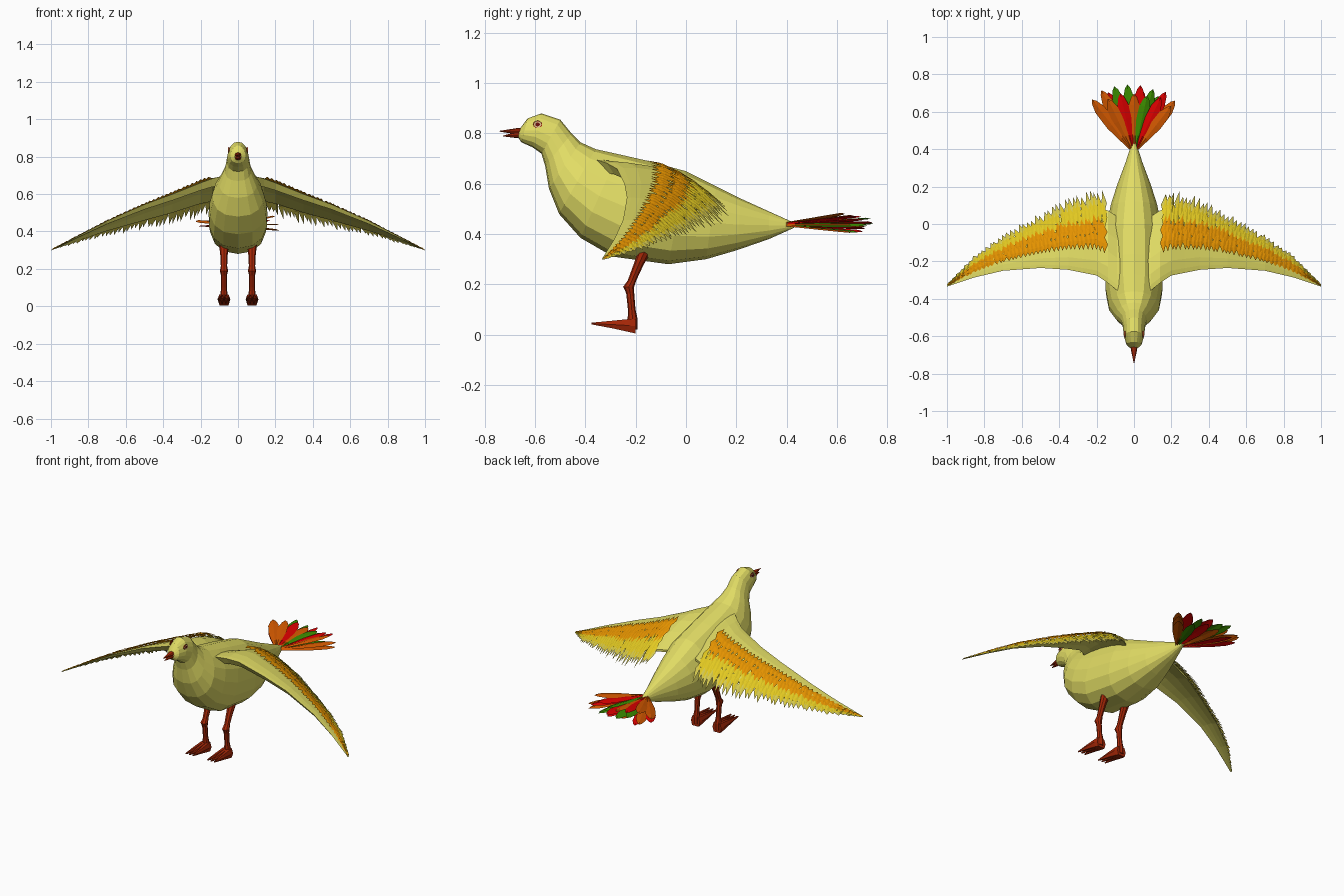
import bpy, bmesh, math, random
from mathutils import Vector

random.seed(4)
cube = bpy.data.objects.get("Cube")
if cube:
    bpy.data.objects.remove(cube)


def material(name, *rgb):
    m = bpy.data.materials.new(name)
    m.use_nodes = True
    m.diffuse_color = (*rgb, 1)
    m.node_tree.nodes["Principled BSDF"].inputs["Base Color"].default_value = (*rgb, 1)
    return m


PLUMAGE = material("plumage olive yellow", .76, .72, .13)
GOLD = material("feather gold", .78, .29, 0)
YELLOW = material("feather yellow", .76, .58, .015)
STRAW = material("feather straw", .66, .58, .08)
ORANGE = material("tail orange", .66, .10, 0)
RED = material("tail red", .72, 0, 0)
GREEN = material("tail green", .045, .27, 0)
LEG = material("leg red brown", .38, .02, .002)
DARK = material("dark red", .16, .005, .005)
PALE = material("eye pale", .75, .55, .28)


def finish(name, bm, mats):
    me = bpy.data.meshes.new(name)
    bm.to_mesh(me)
    bm.free()
    for m in mats:
        me.materials.append(m)
    ob = bpy.data.objects.new(name, me)
    bpy.context.collection.objects.link(ob)


def loft(name, rings, mat):
    """Skin a list of equal rings and cap both ends."""
    bm = bmesh.new()
    loops = [[bm.verts.new(p) for p in ring] for ring in rings]
    n = len(loops[0])
    for a, b in zip(loops, loops[1:]):
        for i in range(n):
            j = (i + 1) % n
            bm.faces.new((a[i], a[j], b[j], b[i]))
    bm.faces.new(loops[0])
    bm.faces.new(loops[-1])
    bmesh.ops.recalc_face_normals(bm, faces=bm.faces)
    finish(name, bm, [mat])


def circle(n):
    return [(math.cos(math.tau * i / n), math.sin(math.tau * i / n)) for i in range(n)]


# Body: tilted egg-shaped sections, (front/bottom y, z, back/top y, z, half width)
sections = [
    (-.668, .785, -.66, .82, .018), (-.655, .765, -.63, .86, .04),
    (-.61, .745, -.575, .88, .055), (-.575, .72, -.5, .855, .06),
    (-.56, .67, -.455, .80, .07), (-.545, .58, -.42, .765, .1),
    (-.505, .48, -.36, .738, .135), (-.42, .385, -.27, .718, .152),
    (-.29, .31, -.16, .693, .157), (-.07, .28, 0, .65, .15),
    (.08, .30, .12, .59, .125), (.2, .335, .22, .54, .09),
    (.33, .38, .33, .49, .045), (.43, .425, .43, .445, .012)]
rings = []
for y0, z0, y1, z1, w in sections:
    low, top = Vector((0, y0, z0)), Vector((0, y1, z1))
    ring = []
    for u, v in circle(16):
        p = low.lerp(top, (v + 1) / 2)
        p.x = w * math.copysign(abs(u) ** .85, u) * (1 - .15 * v)
        ring.append(p)
    rings.append(ring)
loft("body", rings, PLUMAGE)

# Wing stations: x, leading y, z, trailing y, z, camber
stations = [
    (.02, -.37, .70, .10, .50, .04), (.09, -.355, .695, .14, .50, .045),
    (.14, -.315, .682, .17, .50, .058),
    (.2, -.275, .66, .17, .49, .058), (.35, -.245, .60, .13, .45, .048),
    (.5, -.235, .545, .05, .42, .035), (.7, -.25, .457, -.06, .38, .02),
    (.85, -.285, .38, -.165, .34, .01), (1, -.335, .30, -.32, .30, 0)]


def wing_point(x, f, lift=0):
    """Point on the wing's upper surface at span x and chord fraction f."""
    x = min(max(x, stations[0][0]), 1)
    for a, b in zip(stations, stations[1:]):
        if x <= b[0]:
            break
    t = (x - a[0]) / (b[0] - a[0])
    _, ly, lz, ty, tz, c = [p + (q - p) * t for p, q in zip(a, b)]
    z = lz + (tz - lz) * f + 4 * c * f * (1 - f)
    return Vector((x, ly + (ty - ly) * f, z + lift))


def flip(p, s):
    return Vector((p.x * s, p.y, p.z))


def wing_skin(side, s):
    chord = [0, .06, .18, .35, .55, .8]
    spans = [st[0] for st in stations] + [.27, .42, .6, .78, .93]
    rings = []
    for x in sorted(spans):
        thick = .05 * (1.03 - x)
        top = [wing_point(x, f) for f in chord]
        under = [wing_point(x, f, -thick * (1.1 - f)) for f in chord[:0:-1]]
        rings.append([flip(p, s) for p in top + under])
    loft(side + "_wing", rings, PLUMAGE)


# Feather rows: name, material, start and end at root, start at tip, lift, half width
rows = [("lower_straw", STRAW, .76, 1.02, .7, .002, .014),
        ("lower_yellow", YELLOW, .67, .94, .62, .006, .015),
        ("upper_yellow", YELLOW, .58, .86, .52, .01, .015),
        ("lower_gold", GOLD, .46, .72, .38, .016, .019),
        ("upper_gold", GOLD, .31, .58, .2, .021, .019)]


def feather_row(side, s, name, mat, f0, f1, f0_tip, lift, w):
    bm = bmesh.new()
    count = 38
    for i in range(count):
        t = (i + random.uniform(-.2, .2)) / (count - 1)
        x = .16 + .82 * t
        h = lift * (1.1 - t)
        start = f0 + (f0_tip - f0) * t
        end = f1 + random.uniform(-.05, .03)
        mid = start + (end - start) * .45
        pts = [wing_point(x, start, h), wing_point(x - w, mid, h),
               wing_point(x + .012, end, h), wing_point(x + w, mid, h),
               wing_point(x + .003, mid, h + .004)]
        v = [bm.verts.new(flip(p, s)) for p in pts]
        for j in range(4):
            tri = (v[j], v[4], v[(j + 1) % 4])
            bm.faces.new(tri[::-1] if s > 0 else tri)
    finish(f"{side}_{name}_feathers", bm, [mat])


# Legs: y, z, radius going down from the belly
shank = [(-.165, .33, .026), (-.19, .275, .02), (-.215, .215, .017), (-.228, .19, .022),
         (-.222, .165, .016), (-.216, .1, .015), (-.212, .06, .02), (-.212, .02, .02)]
# Toes: y, z, half width, half height, spread
toe = [(-.2, .033, .016, .033, .6), (-.225, .036, .017, .03, .7),
       (-.29, .04, .013, .018, .85), (-.375, .044, .004, .004, 1)]


def disc(name, x, y, z, r, mat):
    loft(name, [[Vector((x + d, y + r * u, z + r * .85 * v)) for u, v in circle(12)]
                for d in (-.003, .003)], mat)


for side, s in (("left", 1), ("right", -1)):
    wing_skin(side, s)
    for row in rows:
        feather_row(side, s, *row)
    hip = .075 * s
    loft(side + "_leg", [[Vector((hip + r * u, y + r * v, z)) for u, v in circle(8)]
                         for y, z, r in shank], LEG)
    for k, label in ((-1, "inner"), (0, "middle"), (1, "outer")):
        loft(f"{side}_{label}_toe",
             [[Vector((hip + .024 * k * spread * s + w * u, y, z + h * v)) for u, v in circle(6)]
              for y, z, w, h, spread in toe], LEG)
    for part, x, r, mat in (("eye_rim", .0485, .018, LEG), ("eye", .05, .015, PALE),
                            ("pupil", .0515, .009, DARK)):
        disc(f"{side}_{part}", x * s, -.59, .836, r, mat)

# Beak: two tapering halves
for name, z, tip_y, tip_z in (("upper_beak", .809, -.742, .809), ("lower_beak", .794, -.728, .79)):
    loft(name, [[Vector((r * u, y, cz + r * .75 * v)) for u, v in circle(8)]
                for y, cz, r in ((-.645, z, .019), (-.675, z, .016), (tip_y, tip_z, .002))], LEG)

# Tail: three fanned layers of long rounded feathers
blade = [(0, .005), (.25, .017), (.55, .03), (.8, .029), (.94, .015)]


def tail_feather(name, angle, pitch, length, mat):
    root = Vector((.03 * math.sin(angle), .40, .435 + pitch * .05))
    along = Vector((math.sin(angle), math.cos(angle), pitch)).normalized()
    across = Vector((math.cos(angle), -math.sin(angle), random.uniform(-.25, .25)))
    bm = bmesh.new()
    ribs = []
    for t, w in blade:
        c = root + along * length * t
        ribs.append([bm.verts.new(p) for p in
                     (c - across * w, c + Vector((0, 0, .006)), c + across * w)])
    tip = bm.verts.new(root + along * length)
    for a, b in zip(ribs, ribs[1:]):
        for i in (0, 1):
            bm.faces.new((a[i], a[i + 1], b[i + 1], b[i]))
    for i in (0, 1):
        bm.faces.new((ribs[-1][i], ribs[-1][i + 1], tip))
    finish(name, bm, [mat])


layers = [("top", .10, .30, [ORANGE, ORANGE, RED, ORANGE, GREEN, RED, ORANGE]),
          ("middle", .02, .34, [ORANGE, ORANGE, GREEN, GREEN, RED, GREEN, RED, ORANGE]),
          ("bottom", -.06, .32, [RED, RED, ORANGE, RED, GREEN, ORANGE])]
for layer, pitch, length, colours in layers:
    for i, mat in enumerate(colours):
        fan = 2 * i / (len(colours) - 1) - 1
        tail_feather(f"{layer}_tail_feather_{i + 1}", fan * .66,
                     pitch + random.uniform(-.045, .045),
                     length * random.uniform(.95, 1.05), mat)
